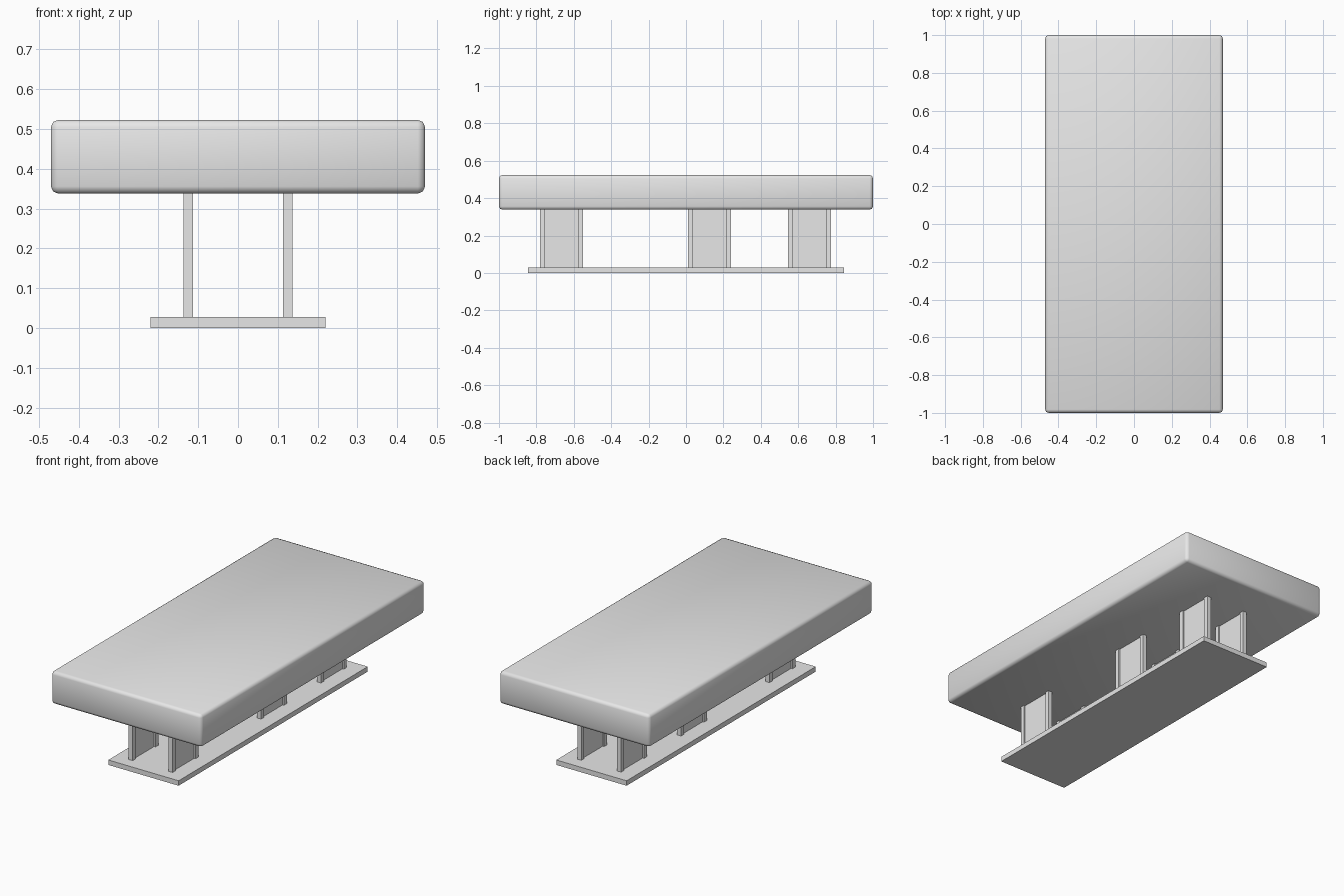
import bpy
import bmesh
from mathutils import Matrix, Vector

cube = bpy.data.objects.get("Cube")
if cube:
    bpy.data.objects.remove(cube, do_unlink=True)

# Single light grey finish
grey = bpy.data.materials.new("light grey")
grey.use_nodes = True
grey.diffuse_color = (0.8, 0.8, 0.8, 1)
grey.node_tree.nodes["Principled BSDF"].inputs["Base Color"].default_value = (0.8, 0.8, 0.8, 1)


def add_object(name, bm):
    mesh = bpy.data.meshes.new(name)
    bm.to_mesh(mesh)
    bm.free()
    mesh.materials.append(grey)
    obj = bpy.data.objects.new(name, mesh)
    bpy.context.collection.objects.link(obj)
    return obj


def add_box(name, low, high):
    low, high = Vector(low), Vector(high)
    bm = bmesh.new()
    place = Matrix.Translation((low + high) / 2) @ Matrix.Diagonal((*(high - low), 1))
    bmesh.ops.create_cube(bm, size=1, matrix=place)
    return add_object(name, bm)


def add_beam(name, x, y, bottom, top):
    """Upright I-beam: a thin web between two end flanges."""
    half_width, half_depth, flange, web = 0.0125, 0.115, 0.026, 0.004
    inner = half_depth - flange
    quarter = [(half_width, half_depth), (half_width, inner), (web, inner)]
    right = quarter + [(px, -py) for px, py in reversed(quarter)]
    outline = right + [(-px, -py) for px, py in right]
    bm = bmesh.new()
    face = bm.faces.new([bm.verts.new((x + px, y + py, bottom)) for px, py in outline])
    result = bmesh.ops.extrude_face_region(bm, geom=[face])
    raised = [v for v in result["geom"] if isinstance(v, bmesh.types.BMVert)]
    bmesh.ops.translate(bm, verts=raised, vec=(0, 0, top - bottom))
    bmesh.ops.recalc_face_normals(bm, faces=bm.faces)
    return add_object(name, bm)


# Floor plate
add_box("base_plate", (-0.22, -0.845, 0), (0.22, 0.845, 0.028))

# Three pairs of supports
for place, y in (("front", -0.665), ("middle", 0.125), ("back", 0.66)):
    for side, x in (("left", 0.125), ("right", -0.125)):
        add_beam(f"{place}_{side}_leg", x, y, 0.028, 0.339)

# Thick slab with softly rounded edges
slab = add_box("top_slab", (-0.47, -1, 0.338), (0.47, 1, 0.523))
bevel = slab.modifiers.new("rounded edges", "BEVEL")
bevel.width = 0.018
bevel.segments = 2
slab.data.polygons.foreach_set("use_smooth", [True] * len(slab.data.polygons))
